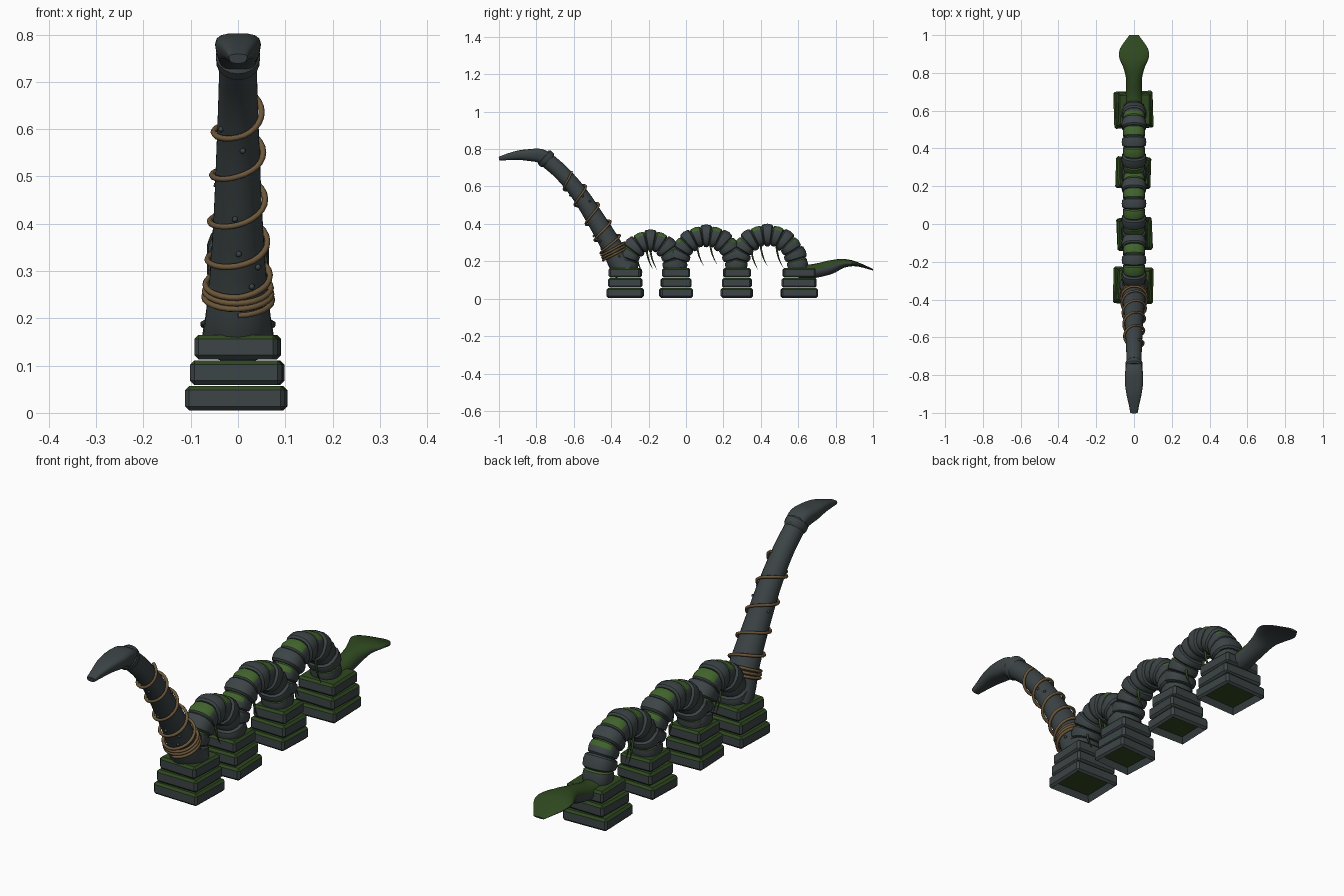
import bpy, bmesh, math, random
from mathutils import Vector, Matrix

if "Cube" in bpy.data.objects:
    bpy.data.objects.remove(bpy.data.objects["Cube"])

random.seed(4)


def material(name, rgb):
    m = bpy.data.materials.new(name)
    m.diffuse_color = (*rgb, 1)
    m.use_nodes = True
    m.node_tree.nodes["Principled BSDF"].inputs["Base Color"].default_value = m.diffuse_color
    return m


SLATE = material("slate stone", (0.046, 0.058, 0.061))
MOSS = material("bright moss", (0.052, 0.125, 0.025))
DARK_MOSS = material("dark moss", (0.028, 0.064, 0.014))
VINE = material("dry vine", (0.15, 0.095, 0.042))


def finish(name, bm, mats, angle=35):
    bmesh.ops.recalc_face_normals(bm, faces=bm.faces)
    me = bpy.data.meshes.new(name)
    bm.to_mesh(me)
    bm.free()
    for m in mats:
        me.materials.append(m)
    me.shade_smooth()
    me.set_sharp_from_angle(angle=math.radians(angle))
    ob = bpy.data.objects.new(name, me)
    bpy.context.collection.objects.link(ob)
    return ob


def spline(pts, steps):
    """Smooth path through the stations (y, z, half width, half thickness)."""
    p = [Vector(q) for q in pts]
    p = [2 * p[0] - p[1]] + p + [2 * p[-1] - p[-2]]
    out = []
    for a, b, c, d in zip(p, p[1:], p[2:], p[3:]):
        for i in range(steps):
            t = i / steps
            out.append(0.5 * (2 * b + (c - a) * t + (2 * a - 5 * b + 4 * c - d) * t * t
                              + (3 * b - a - 3 * c + d) * t ** 3))
    return out + [p[-2]]


def sweep(bm, st, sides=16, power=1.0, taper=0.0, tangents=None):
    """Skin oval rings along a path in the yz plane."""
    rings = []
    for i, (y, z, rx, rh) in enumerate(st):
        if tangents:
            ty, tz = tangents[i]
        else:
            a, b = st[max(i - 1, 0)], st[min(i + 1, len(st) - 1)]
            ty, tz = b[0] - a[0], b[1] - a[1]
        n = math.hypot(ty, tz)
        ty, tz = ty / n, tz / n
        ring = []
        for k in range(sides):
            w = 2 * math.pi * (k + 0.5) / sides
            c, s = math.cos(w), math.sin(w)
            c = math.copysign(abs(c) ** power, c)
            s = math.copysign(abs(s) ** power, s)
            ring.append(bm.verts.new((rx * c * (1 - taper * s), y - tz * rh * s, z + ty * rh * s)))
        rings.append(ring)
    for a, b in zip(rings, rings[1:]):
        for k in range(sides):
            j = (k + 1) % sides
            bm.faces.new((a[k], a[j], b[j], b[k]))
    bm.faces.new(rings[0])
    bm.faces.new(rings[-1])


def moss_tops(bm, limit):
    bmesh.ops.recalc_face_normals(bm, faces=bm.faces)
    bm.normal_update()
    for f in bm.faces:
        if f.normal.z > limit:
            f.material_index = 1


# Stepped stone piers, three chamfered slabs each, hollow underneath
def slab(name, y, z, hx, hy, turn, hollow):
    bm = bmesh.new()
    bmesh.ops.create_cube(bm, size=1)
    bmesh.ops.scale(bm, vec=(2 * hx, 2 * hy, 0.052), verts=bm.verts)
    bmesh.ops.bevel(bm, geom=bm.edges[:], offset=0.009, segments=1, affect='EDGES')
    moss_tops(bm, 0.5)
    if hollow:
        base = min(bm.faces, key=lambda f: f.calc_center_median().z)
        bmesh.ops.inset_region(bm, faces=[base], thickness=0.018)
        bmesh.ops.translate(bm, verts=base.verts, vec=(0, 0, 0.025))
        base.material_index = 1
    bm.transform(Matrix.Translation((random.uniform(-.005, .005), y, z))
                 @ Matrix.Rotation(math.radians(turn), 4, 'Z'))
    finish(name, bm, [SLATE, DARK_MOSS], 20)


for n, (y, hx, hy) in enumerate([(-.325, .106, .097), (-.053, .094, .087),
                                 (.272, .093, .084), (.605, .104, .098)], 1):
    for k in range(3):
        slab(f"pier_{n}_slab_{k + 1}", y, .031 + k * .054, hx - .009 * k, hy - .006 * k,
             random.uniform(-3, 3), k == 0)

# Body humps made of wedge segments, every second one mossy on top
for n, (yc, a, b, count) in enumerate([(-.19, .127, .152, 9), (.108, .158, .178, 11),
                                       (.435, .163, .182, 11)], 1):
    for i in range(count):
        bm = bmesh.new()
        mossy = i % 2 == (count // 2 + 1) % 2
        r = .059 if mossy else .065
        st, tan = [], []
        for f, s in ((.0, .84), (.12, .97), (.5, 1.02), (.88, .97), (1.0, .84)):
            w = math.pi * (1 - (i + f) / count)
            st.append((yc + a * math.cos(w), .158 + b * math.sin(w), r * s, r * s * .94))
            tan.append((a * math.sin(w), -b * math.cos(w)))
        sweep(bm, st, 16, .8, 0, tan)
        if mossy:
            moss_tops(bm, .55)
        finish(f"hump_{n}_segment_{i + 1}", bm, [SLATE, MOSS])

# Neck
neck = spline([(-.32, .15, .078, .07), (-.36, .2, .07, .06), (-.40, .285, .061, .056),
               (-.48, .42, .052, .05), (-.57, .56, .046, .045), (-.66, .668, .042, .042),
               (-.755, .752, .04, .042)], 6)
bm = bmesh.new()
sweep(bm, neck, 18)
finish("neck", bm, [SLATE], 60)

# Collar behind the head
bm = bmesh.new()
sweep(bm, [(-.735, .735, .04, .043), (-.741, .741, .046, .05), (-.757, .755, .047, .05),
           (-.763, .76, .04, .043)], 18)
finish("collar", bm, [SLATE])

# Head, wide at the brow and narrow at the snout
bm = bmesh.new()
sweep(bm, spline([(-.735, .738, .038, .04), (-.78, .764, .045, .038), (-.84, .768, .047, .032),
                  (-.90, .767, .039, .025), (-.96, .757, .026, .017), (-1.0, .749, .019, .01)], 4),
      16, .65, .12)
finish("head", bm, [SLATE], 45)

# Tail with a flat fluke, mossy on top
bm = bmesh.new()
sweep(bm, spline([(.60, .14, .05, .045), (.68, .147, .045, .038), (.77, .168, .043, .037),
                  (.83, .187, .058, .026), (.88, .19, .079, .017), (.93, .18, .074, .010),
                  (1.0, .155, .025, .004)], 4), 18)
moss_tops(bm, .35)
finish("tail", bm, [SLATE, DARK_MOSS], 60)


def neck_frame(z):
    """Centre, radius and underside direction of the neck at a height."""
    i = next(k for k in range(len(neck) - 1) if neck[k + 1][1] >= z)
    a, b = neck[i], neck[i + 1]
    p = a.lerp(b, (z - a[1]) / (b[1] - a[1]))
    lo, hi = neck[max(i - 2, 0)], neck[min(i + 3, len(neck) - 1)]
    d = Vector((0, hi[0] - lo[0], hi[1] - lo[1])).normalized()
    return Vector((0, p[0], p[1])), p[2], Vector((0, -d.z, d.y))


def tube(name, pts, radii, depth, mat):
    cu = bpy.data.curves.new(name, 'CURVE')
    cu.dimensions = '3D'
    cu.bevel_depth, cu.bevel_resolution, cu.use_fill_caps = depth, 1, True
    sp = cu.splines.new('POLY')
    sp.points.add(len(pts) - 1)
    for q, p, r in zip(sp.points, pts, radii):
        q.co, q.radius = (*p, 1), r
    cu.materials.append(mat)
    bpy.context.collection.objects.link(bpy.data.objects.new(name, cu))


# Vine: tight coils at the base, then a loose spiral up the neck
pts = []
for i in range(int(7.45 * 24) + 1):
    turn = i / 24
    z = .236 + .013 * turn if turn < 3 else .275 + .085 * (turn - 3) * min(1, .7 + .1 * (turn - 3))
    c, r, under = neck_frame(z)
    w = 2 * math.pi * turn
    pts.append(c + (r + .007) * (math.sin(w) * Vector((1, 0, 0)) + math.cos(w) * under))
tube("neck_vine", pts, [1] * len(pts), .0065, VINE)

# Hanging tendrils under the humps
for n, (y, z, x) in enumerate([(-.265, .25, .03), (-.21, .27, -.02), (-.19, .27, .025), (.06, .29, .03),
                               (.13, .30, -.03), (.35, .27, .02), (.40, .29, -.03), (.485, .28, .03)], 1):
    tube(f"tendril_{n}", [(x, y + .035 * t * t, z - .115 * t) for t in (0, .25, .5, .75, 1)],
         [1, .95, .8, .5, .08], .006, DARK_MOSS)

# Small stone knobs on the neck
for n in range(12):
    c, r, under = neck_frame(.22 + .036 * n)
    w = random.uniform(-2.4, 2.4)
    bm = bmesh.new()
    bmesh.ops.create_icosphere(bm, subdivisions=1, radius=.007)
    bmesh.ops.translate(bm, verts=bm.verts,
                        vec=c + r * (math.sin(w) * Vector((1, 0, 0)) + math.cos(w) * under))
    finish(f"neck_knob_{n + 1}", bm, [SLATE], 60)
